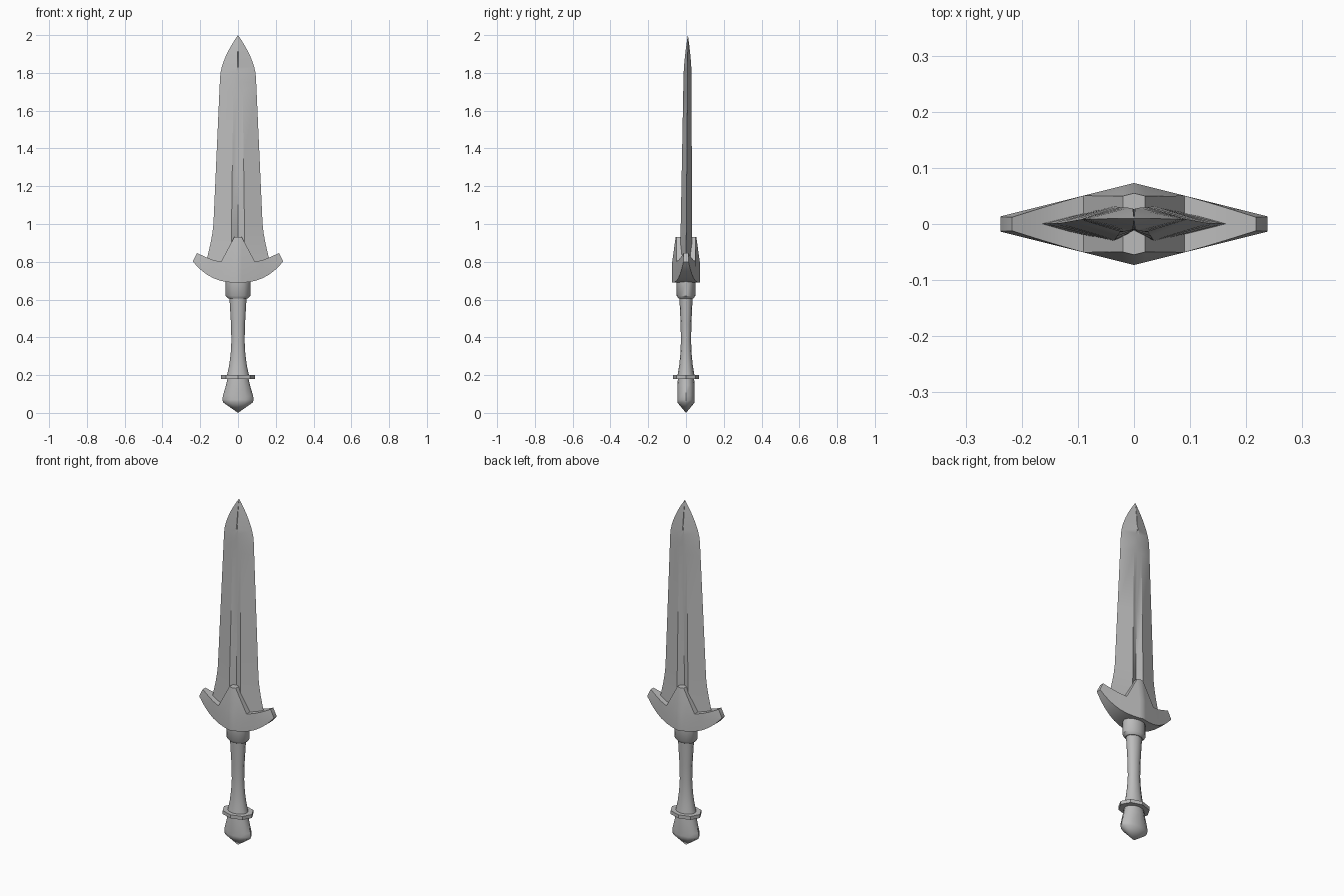
import bpy, bmesh, math

cube = bpy.data.objects.get("Cube")
if cube:
    bpy.data.objects.remove(cube)

GREY = (0.5, 0.5, 0.5, 1)
steel = bpy.data.materials.new("grey steel")
steel.use_nodes = True
steel.diffuse_color = GREY
steel.node_tree.nodes["Principled BSDF"].inputs["Base Color"].default_value = GREY


def loft(name, rings, smooth_angle):
    """Skin a list of equal-length closed rings and cap both ends."""
    bm = bmesh.new()
    loops = [[bm.verts.new(point) for point in ring] for ring in rings]
    for lower, upper in zip(loops, loops[1:]):
        for i in range(len(lower)):
            bm.faces.new((lower[i - 1], lower[i], upper[i], upper[i - 1]))
    bm.faces.new(loops[0])
    bm.faces.new(loops[-1])
    bmesh.ops.remove_doubles(bm, verts=bm.verts, dist=0.0003)
    bmesh.ops.recalc_face_normals(bm, faces=bm.faces)
    mesh = bpy.data.meshes.new(name)
    bm.to_mesh(mesh)
    bm.free()
    mesh.materials.append(steel)
    part = bpy.data.objects.new(name, mesh)
    bpy.context.collection.objects.link(part)
    bpy.ops.object.select_all(action="DESELECT")
    part.select_set(True)
    bpy.context.view_layer.objects.active = part
    bpy.ops.object.shade_smooth_by_angle(angle=math.radians(smooth_angle))


def turned(name, profile, sides=12, smooth_angle=40, max_depth=0.07):
    """Oval lathe of (half width, height) points, flattened front to back."""
    turns = [math.tau * i / sides for i in range(sides)]
    rings = []
    for radius, z in profile:
        depth = min(radius * 0.77, max_depth)
        rings.append([(radius * math.cos(t), depth * math.sin(t), z) for t in turns])
    loft(name, rings, smooth_angle)


# Blade: flared base, straight taper and rounded point
BASE, SHOULDER, TIP = 0.78, 1.78, 2.0


def blade_ring(z):
    flare = max(0, (1 - z) / 0.2) ** 1.5
    point = max(0, (z - SHOULDER) / (TIP - SHOULDER))
    taper = 1 - point ** 1.8
    along = (z - BASE) / (TIP - BASE)
    width = (0.13 - 0.045 * (z - 1) + 0.03 * flare) * taper
    # The groove narrows upward and closes just past the shoulder
    closing = min(1, max(0.1, (1.85 - z) / 0.1))
    ridge = (0.037 - 0.016 * along) * closing * taper
    ridge_depth = (0.032 - 0.013 * along) * taper
    groove_depth = min(ridge_depth * 1.05, 0.012 + 0.008 * along) * taper
    shift = 0.01 * along
    side = [(width, 0), (ridge, ridge_depth), (0, groove_depth), (-ridge, ridge_depth)]
    front = [(-x, -y) for x, y in side]
    return [(x, y + shift, z) for x, y in side + front]


heights = [BASE, 0.84, 0.9, 0.95, 1, 1.35, 1.7, 1.75]
heights += [SHOULDER + (TIP - SHOULDER) * i / 8 for i in range(9)]
loft("blade", [blade_ring(z) for z in heights], 30)

# Guard: diamond plan, curved underside, upswept arms and a central cheek
SPAN, ARM, CREST = 0.238, 0.217, 0.09


def guard_ring(x):
    reach = abs(x)
    depth = 0.073 - 0.25 * reach
    bottom = 0.69 + 0.11 * (reach / SPAN) ** 2.6
    if reach < CREST:
        top = 0.93 - 0.13 * max(0, reach - 0.02) / (CREST - 0.02)
    elif reach <= ARM:
        top = 0.8 + 0.047 * ((reach - CREST) / (ARM - CREST)) ** 1.4
    else:
        top = bottom + 0.004
    # Only the cheek leans inward above the arms
    shoulder = min(0.8, (bottom + top) / 2)
    lean = depth - 0.14 * max(0, top - 0.8)
    front = [(x, -depth, bottom), (x, -depth, shoulder), (x, -lean, top)]
    back = [(x, -y, z) for x, y, z in reversed(front)]
    return front + back


half = [0.02, 0.045, CREST, 0.13, 0.165, 0.195, ARM, SPAN]
stations = [-x for x in reversed(half)] + [0] + half
loft("guard", [guard_ring(x) for x in stations], 30)

# Hilt
turned("collar", [(0.05, 0.605), (0.065, 0.62), (0.065, 0.7)])
turned("grip", [(0.058, 0.2), (0.047, 0.25), (0.039, 0.31), (0.035, 0.38),
                (0.037, 0.47), (0.046, 0.62)])
turned("ring", [(0.09, 0.18), (0.09, 0.2)], sides=8, smooth_angle=30)
turned("pommel", [(0, 0), (0.078, 0.055), (0.083, 0.07), (0.08, 0.09),
                  (0.064, 0.145), (0.055, 0.185)], max_depth=0.046)
